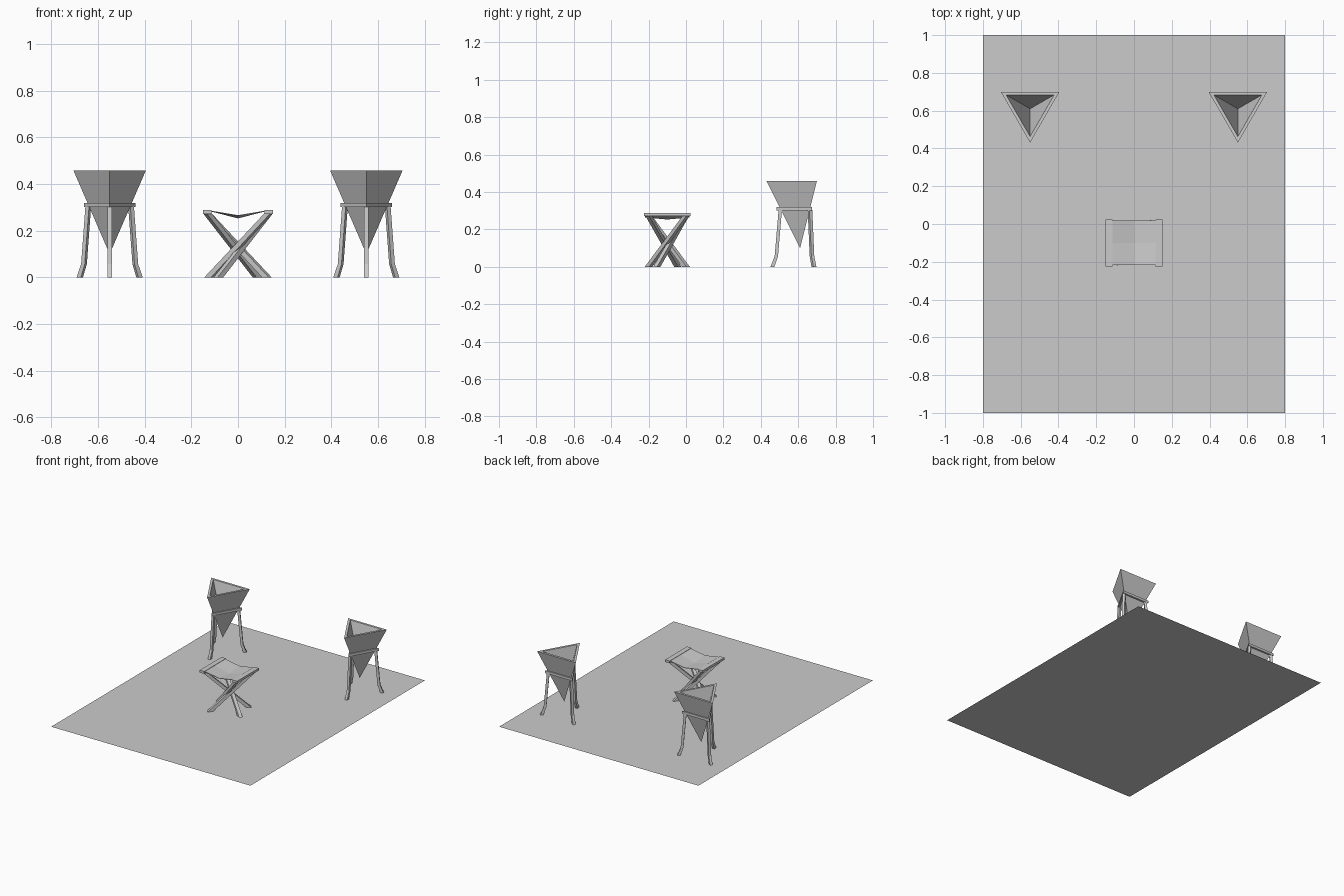
import bpy, bmesh, math
from mathutils import Vector

if "Cube" in bpy.data.objects:
    bpy.data.objects.remove(bpy.data.objects["Cube"])

grey = bpy.data.materials.new("plain grey")
grey.diffuse_color = (0.6, 0.6, 0.6, 1)
grey.use_nodes = True
grey.node_tree.nodes["Principled BSDF"].inputs["Base Color"].default_value = grey.diffuse_color


def finish(name, bm, normals=True):
    if normals:
        bmesh.ops.recalc_face_normals(bm, faces=bm.faces)
    me = bpy.data.meshes.new(name)
    bm.to_mesh(me)
    bm.free()
    me.materials.append(grey)
    ob = bpy.data.objects.new(name, me)
    bpy.context.collection.objects.link(ob)
    return ob


def loft(name, rings, closed=False):
    """Skin a list of rings; cap the ends, or join last ring to first."""
    bm = bmesh.new()
    loops = [[bm.verts.new(p) for p in r] for r in rings]
    n = len(loops[0])
    pairs = list(zip(loops, loops[1:]))
    if closed:
        pairs.append((loops[-1], loops[0]))
    else:
        bm.faces.new(loops[0])
        bm.faces.new(loops[-1])
    for a, b in pairs:
        for i in range(n):
            j = (i + 1) % n
            bm.faces.new((a[i], a[j], b[j], b[i]))
    return finish(name, bm)


def section(centre, angle, along, across):
    """Horizontal rectangle turned to the given angle."""
    u = Vector((math.cos(angle), math.sin(angle), 0))
    v = Vector((-u.y, u.x, 0))
    return [Vector(centre) + u * a * along / 2 + v * b * across / 2
            for a, b in ((-1, -1), (1, -1), (1, 1), (-1, 1))]


CORNERS = [math.radians(a) for a in (-90, 30, 150)]


def triangle(cx, cy, r, z):
    return [Vector((cx + r * math.cos(a), cy + r * math.sin(a), z)) for a in CORNERS]


# floor sheet
bm = bmesh.new()
bm.faces.new([bm.verts.new((x, y, 0)) for x, y in ((-.8, -1), (.8, -1), (.8, 1), (-.8, 1))])
finish("floor", bm, False)

# two three-sided hopper stands
for side, cx in (("left", -0.55), ("right", 0.55)):
    cy = 0.61
    # hollow inverted pyramid
    bm = bmesh.new()
    outer = [bm.verts.new(p) for p in triangle(cx, cy, 0.179, 0.458)]
    inner = [bm.verts.new(p) for p in triangle(cx, cy, 0.147, 0.458)]
    tip = bm.verts.new((cx, cy, 0.10))
    pit = bm.verts.new((cx, cy, 0.165))
    for i in range(3):
        j = (i + 1) % 3
        bm.faces.new((outer[i], outer[j], inner[j], inner[i]))
        bm.faces.new((outer[j], outer[i], tip))
        bm.faces.new((inner[i], inner[j], pit))
    finish(side + "_pyramid_bowl", bm)
    # support ring
    loft(side + "_support_ring",
         [triangle(cx, cy, r, z) for r, z in
          ((0.098, 0.302), (0.127, 0.302), (0.127, 0.320), (0.098, 0.320))], True)
    # bent legs under the ring corners
    for k, a in enumerate(CORNERS):
        loft(f"{side}_stand_leg_{k + 1}",
             [section((cx + r * math.cos(a), cy + r * math.sin(a), z), a, w, 0.018)
              for r, z, w in ((0.148, 0, 0.021), (0.127, 0.057, 0.018), (0.106, 0.304, 0.018))])

# folding stool, half-turn symmetric about (0, -0.1)
sy = -0.1
for k, s in enumerate((1, -1)):
    # side rail
    loft(f"stool_rail_{k + 1}",
         [[Vector((s * x, sy + y, z)) for x, y in
           ((0.114, -0.125), (0.150, -0.125), (0.150, 0.125), (0.114, 0.125))]
          for z in (0.271, 0.288)])
    # crossing legs: foot, then top, relative to the stool centre
    for n, (foot, top) in enumerate((((0.084, 0.1), (-0.130, -0.1)),
                                     ((0.124, -0.056), (-0.130, 0.1)))):
        f = Vector((s * foot[0], sy + s * foot[1], 0))
        t = Vector((s * top[0], sy + s * top[1], 0.273))
        ang = math.atan2(t.y - f.y, t.x - f.x)
        loft(f"stool_leg_{k + 1}_{n + 1}",
             [section(f, ang, 0.034, 0.024), section(t, ang, 0.030, 0.022)])

# sagging cloth seat, lowest in the middle
bm = bmesh.new()
bmesh.ops.create_grid(bm, x_segments=2, y_segments=2, size=1)
for v in bm.verts:
    x, y = v.co.x, v.co.y
    z = 0.286
    if abs(x) < 0.5:
        z = 0.267 if abs(y) > 0.5 else 0.256
    v.co = (x * 0.116, sy + y * 0.118, z)
seat = finish("cloth_seat", bm, False)
mod = seat.modifiers.new("thickness", "SOLIDIFY")
mod.thickness = 0.003
